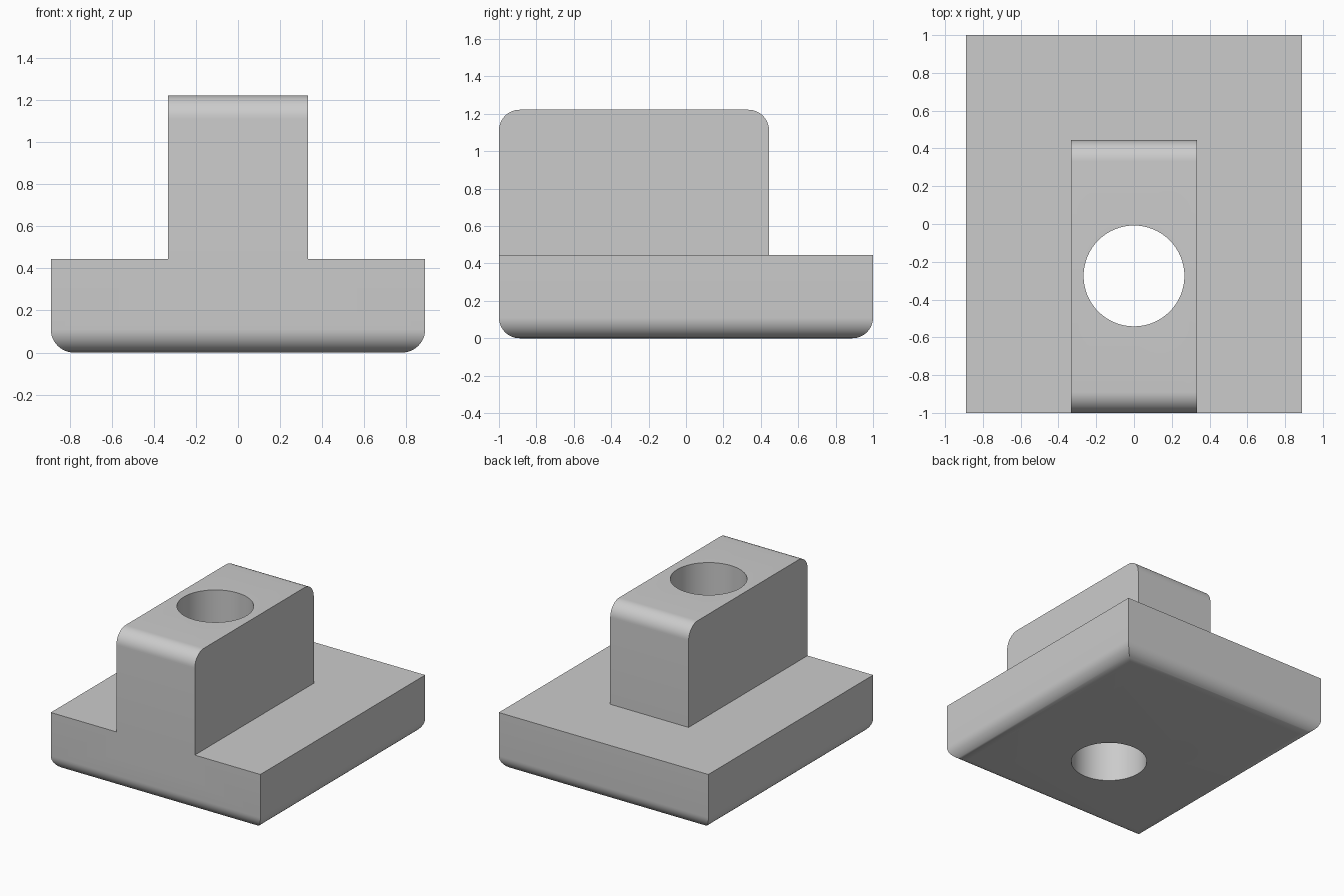
import bpy
import bmesh
import math
from mathutils import Matrix

cube = bpy.data.objects.get("Cube")
if cube:
    bpy.data.objects.remove(cube, do_unlink=True)

HALF_WIDTH, BASE_TOP, BLOCK_TOP = 0.89, 0.444, 1.222
FILLET = 0.111

grey = bpy.data.materials.new("plain grey")
grey.use_nodes = True
colour = (0.6, 0.6, 0.6, 1)
grey.diffuse_color = colour
grey.node_tree.nodes["Principled BSDF"].inputs["Base Color"].default_value = colour


def finish(bm, name):
    bmesh.ops.recalc_face_normals(bm, faces=bm.faces)
    mesh = bpy.data.meshes.new(name)
    bm.to_mesh(mesh)
    bm.free()
    mesh.materials.append(grey)
    obj = bpy.data.objects.new(name, mesh)
    bpy.context.collection.objects.link(obj)
    return obj


def rounded_box(name, low, high, is_rounded):
    """Box between two corners, with fillets on the edges picked by the rule."""
    size = [b - a for a, b in zip(low, high)]
    centre = [(a + b) / 2 for a, b in zip(low, high)]
    bm = bmesh.new()
    bmesh.ops.create_cube(bm, size=1, matrix=Matrix.Translation(centre) @ Matrix.Diagonal((*size, 1)))
    edges = [e for e in bm.edges if is_rounded(*(v.co for v in e.verts))]
    bmesh.ops.bevel(bm, geom=edges, offset=FILLET, offset_type='OFFSET',
                    segments=12, profile=0.5, affect='EDGES')
    return finish(bm, name)


# Base plate, rounded along all four bottom edges
base = rounded_box("base_with_block", (-HALF_WIDTH, -1, 0), (HALF_WIDTH, 1, BASE_TOP),
                   lambda a, b: max(a.z, b.z) < 0.01)

# Upright block, rounded along its front and back top edges
block = rounded_box("block_helper", (-0.333, -1, 0.25), (0.333, 0.444, BLOCK_TOP),
                    lambda a, b: min(a.z, b.z) > 1 and abs(a.y - b.y) < 0.01)

# Vertical through hole
bm = bmesh.new()
bmesh.ops.create_cone(bm, cap_ends=True, segments=64, radius1=0.267, radius2=0.267,
                      depth=3, matrix=Matrix.Translation((0, -0.275, 0.6)))
hole = finish(bm, "hole_cutter")

# Join the block to the base, then drill the hole
bpy.context.view_layer.objects.active = base
for helper, operation in ((block, 'UNION'), (hole, 'DIFFERENCE')):
    mod = base.modifiers.new(helper.name, 'BOOLEAN')
    mod.object = helper
    mod.operation = operation
    mod.solver = 'EXACT'
    bpy.ops.object.modifier_apply(modifier=mod.name)
for helper in (block, hole):
    bpy.data.objects.remove(helper, do_unlink=True)

# Smooth fillets and hole wall, keeping the hard edges sharp
bpy.ops.object.select_all(action='DESELECT')
base.select_set(True)
bpy.ops.object.shade_smooth_by_angle(angle=math.radians(30))
